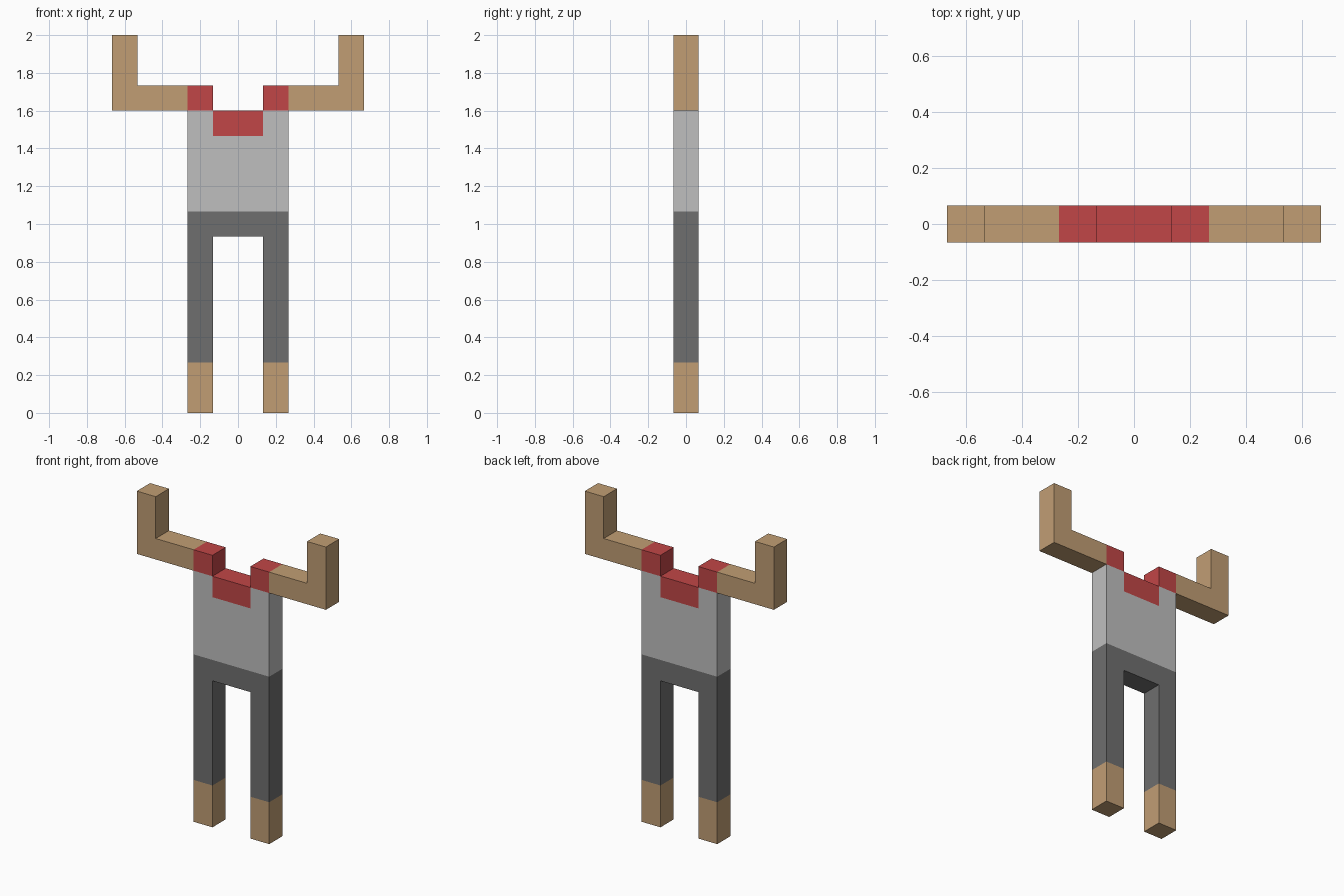
import bpy
import bmesh

cube = bpy.data.objects.get("Cube")
if cube:
    bpy.data.objects.remove(cube, do_unlink=True)

U = 2 / 15        # one block of the figure
HALF = U / 2      # half of its thickness


def material(name, rgb):
    linear = [(c / 255 / 12.92) if c <= 10 else ((c / 255 + 0.055) / 1.055) ** 2.4 for c in rgb]
    mat = bpy.data.materials.new(name)
    mat.use_nodes = True
    mat.diffuse_color = (*linear, 1)
    bsdf = next(n for n in mat.node_tree.nodes if n.type == 'BSDF_PRINCIPLED')
    bsdf.inputs["Base Color"].default_value = (*linear, 1)
    return mat


skin = material("tan skin", (193, 158, 116))
shirt_grey = material("light grey shirt", (191, 191, 191))
trouser_grey = material("dark grey trousers", (111, 111, 111))
red = material("red collar", (193, 70, 71))


def slab(name, profile, mat, joints=(), side=1):
    """Extrude a front profile (in blocks); joints are edges left open
    where the part meets its neighbour. side=-1 mirrors it across x."""
    if side < 0:
        # reversing the points keeps the winding outward after mirroring
        n = len(profile)
        profile = [(-x, z) for x, z in reversed(profile)]
        joints = [(n - 2 - e) % n for e in joints]
    bm = bmesh.new()
    front = [bm.verts.new((x * U, -HALF, z * U)) for x, z in profile]
    back = [bm.verts.new((x * U, HALF, z * U)) for x, z in profile]
    bm.faces.new(front)
    bm.faces.new(back[::-1])
    for i in range(len(profile)):
        j = (i + 1) % len(profile)
        if i not in joints:
            bm.faces.new((front[j], front[i], back[i], back[j]))
    mesh = bpy.data.meshes.new(name)
    bm.to_mesh(mesh)
    bm.free()
    mesh.materials.append(mat)
    obj = bpy.data.objects.new(name, mesh)
    bpy.context.collection.objects.link(obj)
    return obj


# Trousers: waist and both legs in one piece
slab("trousers", [(-2, 2), (-1, 2), (-1, 7), (1, 7), (1, 2), (2, 2), (2, 8), (-2, 8)],
     trouser_grey, joints=(0, 4, 6))

# Shirt with a notch for the collar
slab("shirt", [(-2, 8), (2, 8), (2, 12), (1, 12), (1, 11), (-1, 11), (-1, 12), (-2, 12)],
     shirt_grey, joints=(0, 2, 3, 4, 5, 6))

# Collar
slab("collar", [(-1, 11), (1, 11), (1, 12), (-1, 12)], red, joints=(0, 1, 3))

# Paired parts
for label, side in (("left", 1), ("right", -1)):
    slab(label + "_foot", [(1, 0), (2, 0), (2, 2), (1, 2)], skin, joints=(2,), side=side)
    slab(label + "_shoulder", [(1, 12), (2, 12), (2, 13), (1, 13)], red, joints=(0, 1), side=side)
    slab(label + "_arm", [(2, 12), (5, 12), (5, 15), (4, 15), (4, 13), (2, 13)],
         skin, joints=(5,), side=side)
